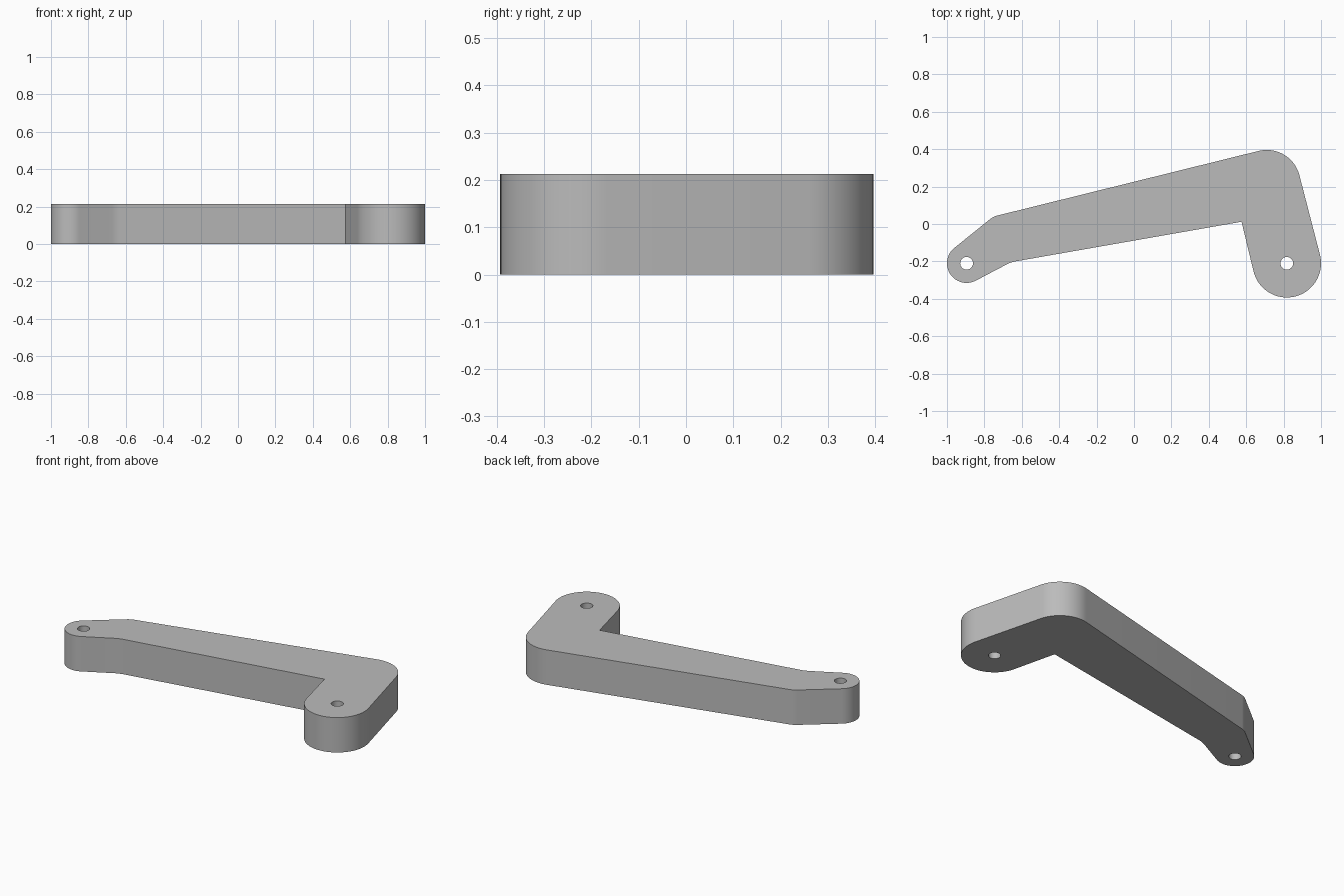
import bpy
import bmesh
from math import cos, sin, radians
from mathutils import Vector

if "Cube" in bpy.data.objects:
    bpy.data.objects.remove(bpy.data.objects["Cube"], do_unlink=True)

HEIGHT = 0.213
SMALL_END = (-0.895, -0.21)
LARGE_END = (0.817, -0.21)
ELBOW = (0.71, 0.216)
SHOULDER = (-0.707, -0.052)
HOLE_RADIUS = 0.034


def arc(centre, radius, start, end, steps):
    """Points on an arc, angles in degrees."""
    angles = [radians(start + (end - start) * i / steps) for i in range(steps + 1)]
    return [(centre[0] + radius * cos(a), centre[1] + radius * sin(a)) for a in angles]


def add_loop(bm, points):
    verts = [bm.verts.new((x, y, 0)) for x, y in points]
    return [bm.edges.new((v, verts[(i + 1) % len(verts)])) for i, v in enumerate(verts)]


# Outer outline of the bent lever, counter-clockwise
outline = (
    arc(SMALL_END, 0.105, 129, 298, 28)
    + [(-0.675, -0.213), (-0.655, -0.205), (-0.635, -0.2)]
    + [(0.575, 0.012)]
    + arc(LARGE_END, 0.183, 194, 374, 36)
    + arc(ELBOW, 0.18, 14, 104, 18)
    + arc(SHOULDER, 0.1, 104, 129, 6)
)

# Plate with two pivot holes, extruded to full thickness
bm = bmesh.new()
edges = add_loop(bm, outline)
for pivot in (SMALL_END, LARGE_END):
    edges += add_loop(bm, arc(pivot, HOLE_RADIUS, 0, 360, 32)[:-1])
bmesh.ops.triangle_fill(bm, edges=edges, use_beauty=True, normal=Vector((0, 0, 1)))
top = bmesh.ops.extrude_face_region(bm, geom=bm.faces[:], use_keep_orig=True)["geom"]
bmesh.ops.translate(bm, vec=(0, 0, HEIGHT),
                    verts=[g for g in top if isinstance(g, bmesh.types.BMVert)])
bmesh.ops.recalc_face_normals(bm, faces=bm.faces[:])

mesh = bpy.data.meshes.new("lever_arm")
bm.to_mesh(mesh)
bm.free()
lever = bpy.data.objects.new("lever_arm", mesh)
bpy.context.collection.objects.link(lever)

# Single plain grey
grey = bpy.data.materials.new("plain_grey")
grey.use_nodes = True
colour = (0.5, 0.5, 0.5, 1)
grey.diffuse_color = colour
grey.node_tree.nodes["Principled BSDF"].inputs["Base Color"].default_value = colour
mesh.materials.append(grey)

bpy.ops.object.select_all(action="DESELECT")
lever.select_set(True)
bpy.context.view_layer.objects.active = lever
bpy.ops.object.shade_smooth_by_angle(angle=radians(20))
